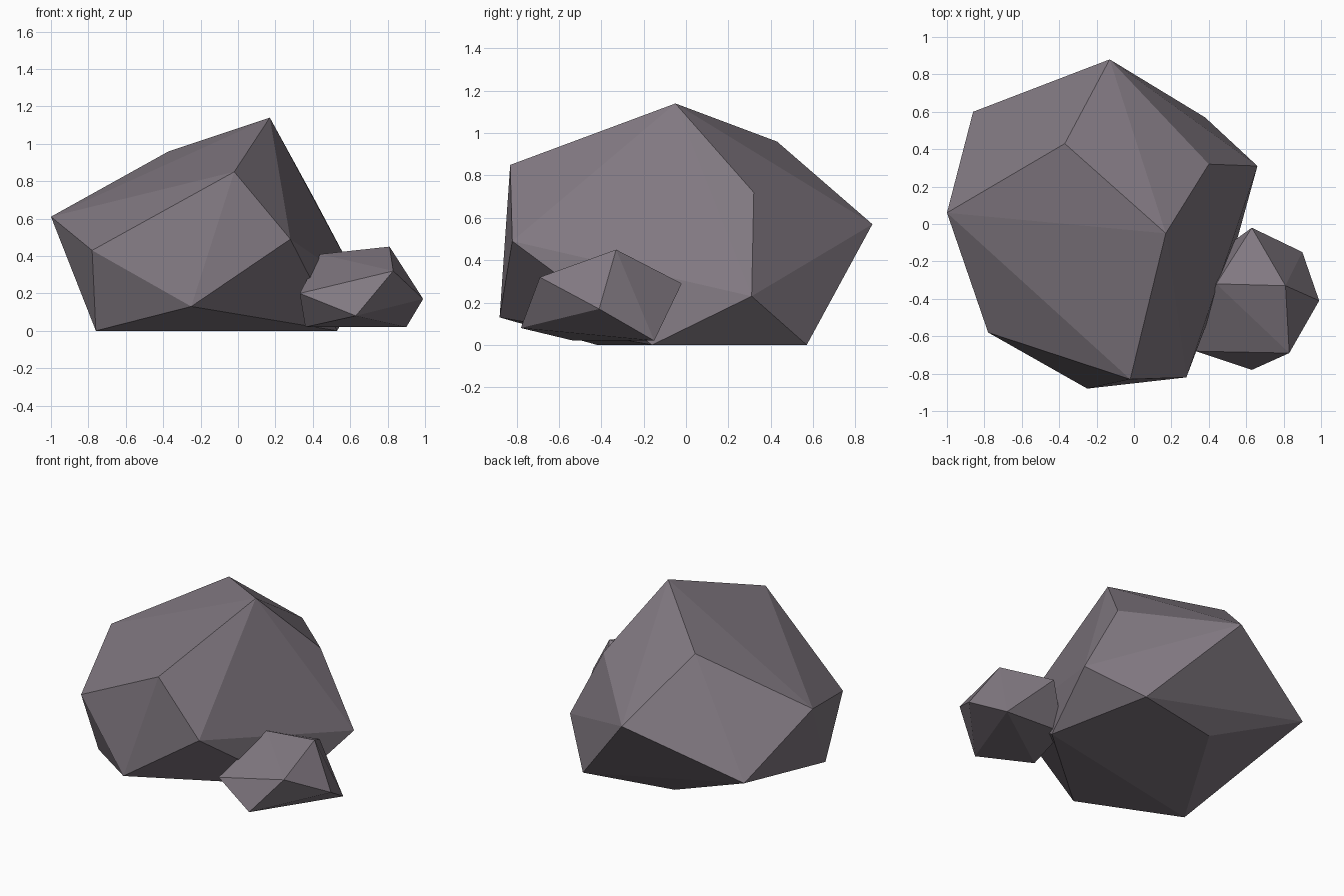
import bpy
import bmesh

cube = bpy.data.objects.get("Cube")
if cube:
    bpy.data.objects.remove(cube, do_unlink=True)

# Single stone colour
stone = bpy.data.materials.new("mauve_grey_stone")
stone.use_nodes = True
colour = (0.22, 0.19, 0.22, 1.0)
stone.diffuse_color = colour
bsdf = next(n for n in stone.node_tree.nodes if n.type == 'BSDF_PRINCIPLED')
bsdf.inputs["Base Color"].default_value = colour
bsdf.inputs["Roughness"].default_value = 0.9


def make_rock(name, corners):
    """Wrap a faceted convex rock around its corner points."""
    bm = bmesh.new()
    for co in corners:
        bm.verts.new(co)
    hull = bmesh.ops.convex_hull(bm, input=bm.verts[:])
    spare = {g for key in ("geom_interior", "geom_unused") for g in hull[key]
             if isinstance(g, bmesh.types.BMVert)}
    bmesh.ops.delete(bm, geom=list(spare), context='VERTS')
    bmesh.ops.recalc_face_normals(bm, faces=bm.faces[:])
    mesh = bpy.data.meshes.new(name)
    bm.to_mesh(mesh)
    bm.free()
    mesh.materials.append(stone)
    obj = bpy.data.objects.new(name, mesh)
    bpy.context.collection.objects.link(obj)
    return obj


# Large boulder: crown, waist, then base corners
make_rock("large_boulder", [
    (0.17, -0.05, 1.14), (-0.37, 0.43, 0.96), (-0.02, -0.83, 0.85), (0.40, 0.32, 0.72),
    (-1.0, 0.06, 0.61), (-0.13, 0.88, 0.57), (0.28, -0.82, 0.49), (-0.78, -0.58, 0.43),
    (-0.86, 0.60, 0.27), (0.66, 0.31, 0.23), (-0.25, -0.88, 0.13),
    (0.38, 0.57, 0), (0.53, -0.16, 0), (-0.76, -0.42, 0), (-0.23, 0.45, 0),
])

# Small rock leaning against the boulder
make_rock("small_rock", [
    (0.81, -0.33, 0.45), (0.44, -0.32, 0.41), (0.83, -0.69, 0.32), (0.63, -0.02, 0.29),
    (0.33, -0.68, 0.20), (0.99, -0.41, 0.17), (0.63, -0.78, 0.08),
    (0.90, -0.15, 0.02), (0.36, -0.53, 0.02), (0.45, -0.15, 0.04),
])
